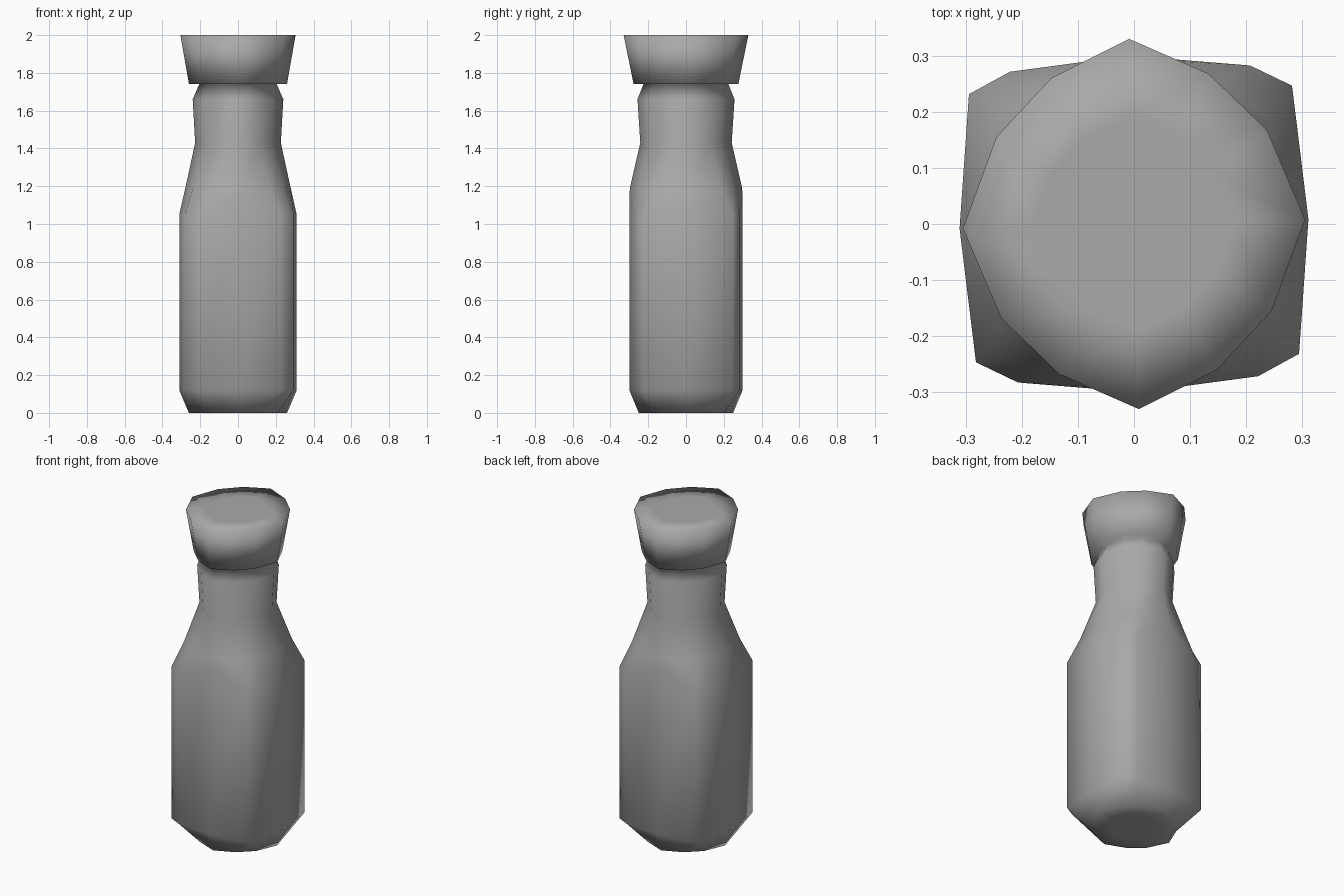
import bpy, bmesh, math
from mathutils import Matrix

cube = bpy.data.objects.get("Cube")
if cube:
    bpy.data.objects.remove(cube, do_unlink=True)

glass = bpy.data.materials.new("grey")
glass.use_nodes = True
GREY = (0.4, 0.4, 0.4, 1)
glass.diffuse_color = GREY
glass.node_tree.nodes["Principled BSDF"].inputs["Base Color"].default_value = GREY


def mirrored(side, inner, outer, front):
    """Twelve ring points from the four points of one quarter."""
    quarter = [side, inner, outer, front]
    half = quarter + [(-x, y, z) for x, y, z in quarter[2::-1]]
    return half + [(x, -y, z) for x, y, z in half[5:0:-1]]


def round_ring(rx, ry, z):
    return mirrored((rx, 0, z), (rx * 0.79, ry * 0.49, z),
                    (rx * 0.46, ry * 0.80, z), (0, ry, z))


def square_ring(low, high):
    return mirrored((0.311, 0, low), (0.288, 0.239, low),
                    (0.214, 0.277, low), (0, 0.30, high))


rings = [
    round_ring(0.14, 0.14, 0),              # flat base
    round_ring(0.26, 0.25, 0),
    square_ring(0.12, 0.12),                # squared body
    square_ring(1.05, 1.16),
    mirrored((0.277, 0, 1.2), (0.24, 0.18, 1.2),
             (0.16, 0.25, 1.2), (0, 0.295, 1.2)),   # shoulder
    round_ring(0.227, 0.242, 1.43),         # neck
    round_ring(0.24, 0.257, 1.66),
    round_ring(0.205, 0.225, 1.74),
    round_ring(0.26, 0.278, 1.742),         # stopper
    round_ring(0.305, 0.33, 2),
    round_ring(0.18, 0.19, 2),
]

# Loft the rings into one closed, slightly turned bottle
bm = bmesh.new()
loops = [[bm.verts.new(p) for p in ring] for ring in rings]
for a, b in zip(loops, loops[1:]):
    for i in range(len(a)):
        j = (i + 1) % len(a)
        bm.faces.new((a[i], a[j], b[j], b[i]))
bm.faces.new(loops[0][::-1])
bm.faces.new(loops[-1])
bm.transform(Matrix.Rotation(math.radians(1.5), 4, "Z"))
bmesh.ops.recalc_face_normals(bm, faces=bm.faces)
for face in bm.faces:
    face.smooth = True

mesh = bpy.data.meshes.new("stoppered_bottle")
bm.to_mesh(mesh)
bm.free()
mesh.materials.append(glass)
bottle = bpy.data.objects.new("stoppered_bottle", mesh)
bpy.context.collection.objects.link(bottle)
